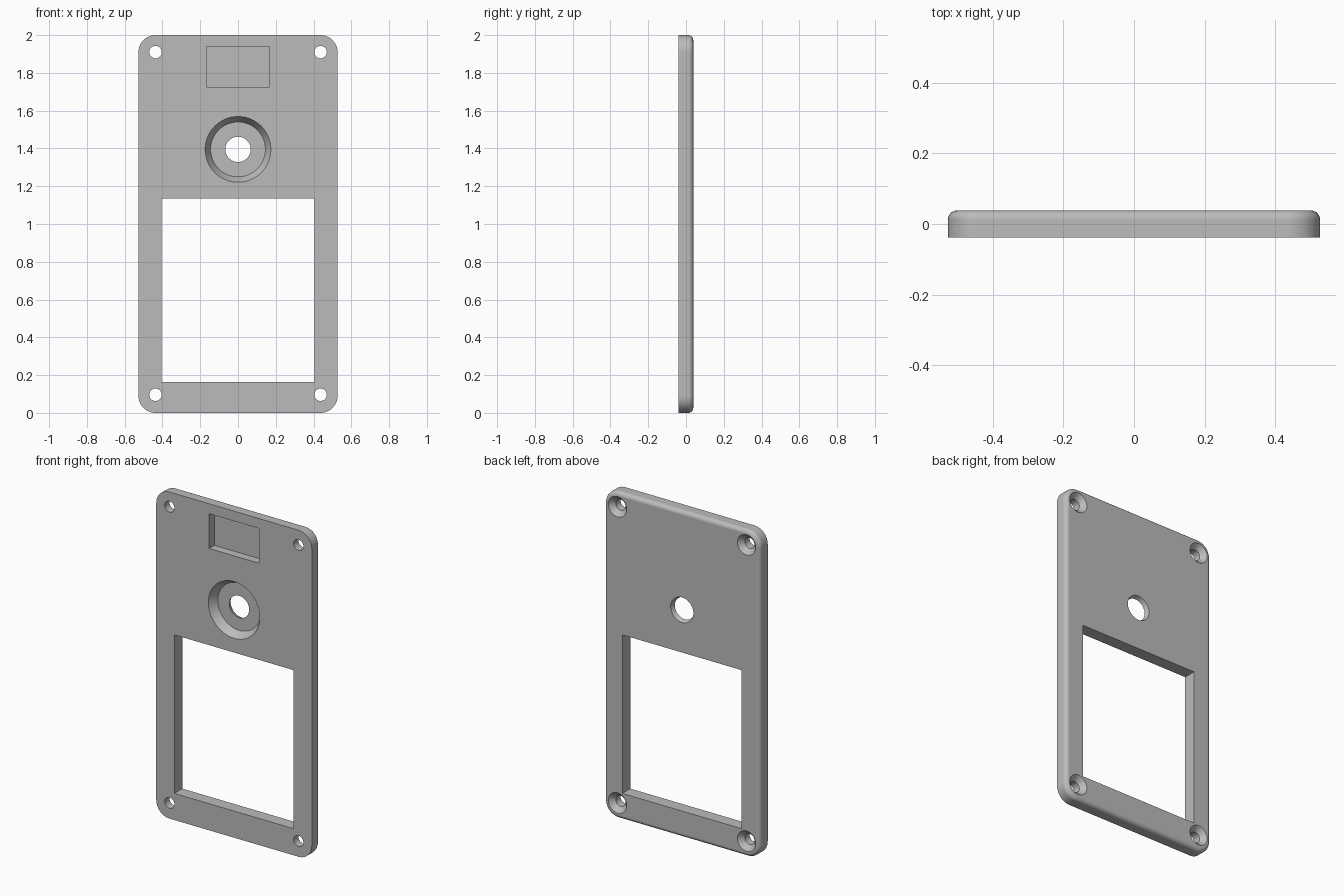
import bpy, bmesh, math

cube = bpy.data.objects.get("Cube")
if cube:
    bpy.data.objects.remove(cube, do_unlink=True)

W, H, D = 0.527, 1.0, 0.0385   # half width, half height, half depth
CORNER, FILLET = 0.09, 0.026

grey = bpy.data.materials.new("plain grey")
grey.use_nodes = True
grey.diffuse_color = (0.5, 0.5, 0.5, 1)
grey.node_tree.nodes["Principled BSDF"].inputs["Base Color"].default_value = (0.5, 0.5, 0.5, 1)


def loft(name, rings):
    """Skin a stack of equal-length closed rings and cap both ends."""
    bm = bmesh.new()
    rows = [[bm.verts.new(p) for p in ring] for ring in rings]
    n = len(rows[0])
    for a, b in zip(rows, rows[1:]):
        for i in range(n):
            j = (i + 1) % n
            bm.faces.new((a[i], a[j], b[j], b[i]))
    bm.faces.new(rows[0])
    bm.faces.new(rows[-1])
    bmesh.ops.recalc_face_normals(bm, faces=bm.faces)
    mesh = bpy.data.meshes.new(name)
    bm.to_mesh(mesh)
    bm.free()
    mesh.materials.append(grey)
    obj = bpy.data.objects.new(name, mesh)
    bpy.context.collection.objects.link(obj)
    return obj


def plate_ring(y, inset, steps=12):
    """Rounded rectangle outline, pulled in by inset."""
    pts = []
    for k, (sx, sz) in enumerate(((1, 1), (-1, 1), (-1, -1), (1, -1))):
        for s in range(steps + 1):
            a = math.pi / 2 * (k + s / steps)
            r = CORNER - inset
            pts.append((sx * (W - CORNER) + r * math.cos(a), y,
                        H + sz * (H - CORNER) + r * math.sin(a)))
    return pts


def round_cutter(name, x, z, profile, sides=48):
    """Turned cutter along y from (y, radius) pairs."""
    turn = [math.tau * i / sides for i in range(sides)]
    return loft(name, [[(x + r * math.cos(a), y, z + r * math.sin(a)) for a in turn]
                       for y, r in profile])


def box_cutter(name, x, z0, z1, y0, y1):
    return loft(name, [[(-x, y, z0), (x, y, z0), (x, y, z1), (-x, y, z1)] for y in (y0, y1)])


# Plate with rounded corners and a rounded back edge
arc = [math.pi / 2 * i / 8 for i in range(9)]
rings = [plate_ring(-D, 0)]
rings += [plate_ring(D - FILLET + FILLET * math.sin(a), FILLET * (1 - math.cos(a))) for a in arc]
plate = loft("face_plate", rings)

# Window, shallow rectangular pocket, dished round pocket and its centre hole
FLOOR = 0.012
cutters = [
    box_cutter("window_cutter", 0.404, 0.163, 1.134, -0.1, 0.1),
    box_cutter("pocket_cutter", 0.168, 1.726, 1.939, -0.1, FLOOR),
    round_cutter("dish_cutter", 0, 1.395, [(-D - 0.02, 0.186), (-D, 0.174), (FLOOR, 0.145)], 64),
    round_cutter("centre_hole_cutter", 0, 1.395, [(-0.01, 0.067), (FLOOR, 0.067), (D, 0.077), (D + 0.02, 0.085)]),
]
# Countersunk screw holes in the corners
for x in (-0.437, 0.437):
    for z in (0.096, 1.91):
        cutters.append(round_cutter("screw_hole_cutter", x, z, [
            (-0.1, 0.033), (D - 0.03, 0.033), (D, 0.062), (D + 0.02, 0.081)]))

bpy.context.view_layer.objects.active = plate
for cutter in cutters:
    cutter.hide_render = True
    mod = plate.modifiers.new(cutter.name, 'BOOLEAN')
    mod.operation = 'DIFFERENCE'
    mod.solver = 'EXACT'
    mod.object = cutter
    bpy.ops.object.modifier_apply(modifier=mod.name)
    bpy.data.objects.remove(cutter, do_unlink=True)

# Smooth curves, crisp edges
bpy.ops.object.select_all(action='DESELECT')
plate.select_set(True)
bpy.ops.object.shade_smooth_by_angle(angle=math.radians(25))
weighted = plate.modifiers.new("weighted_normals", 'WEIGHTED_NORMAL')
weighted.keep_sharp = True
